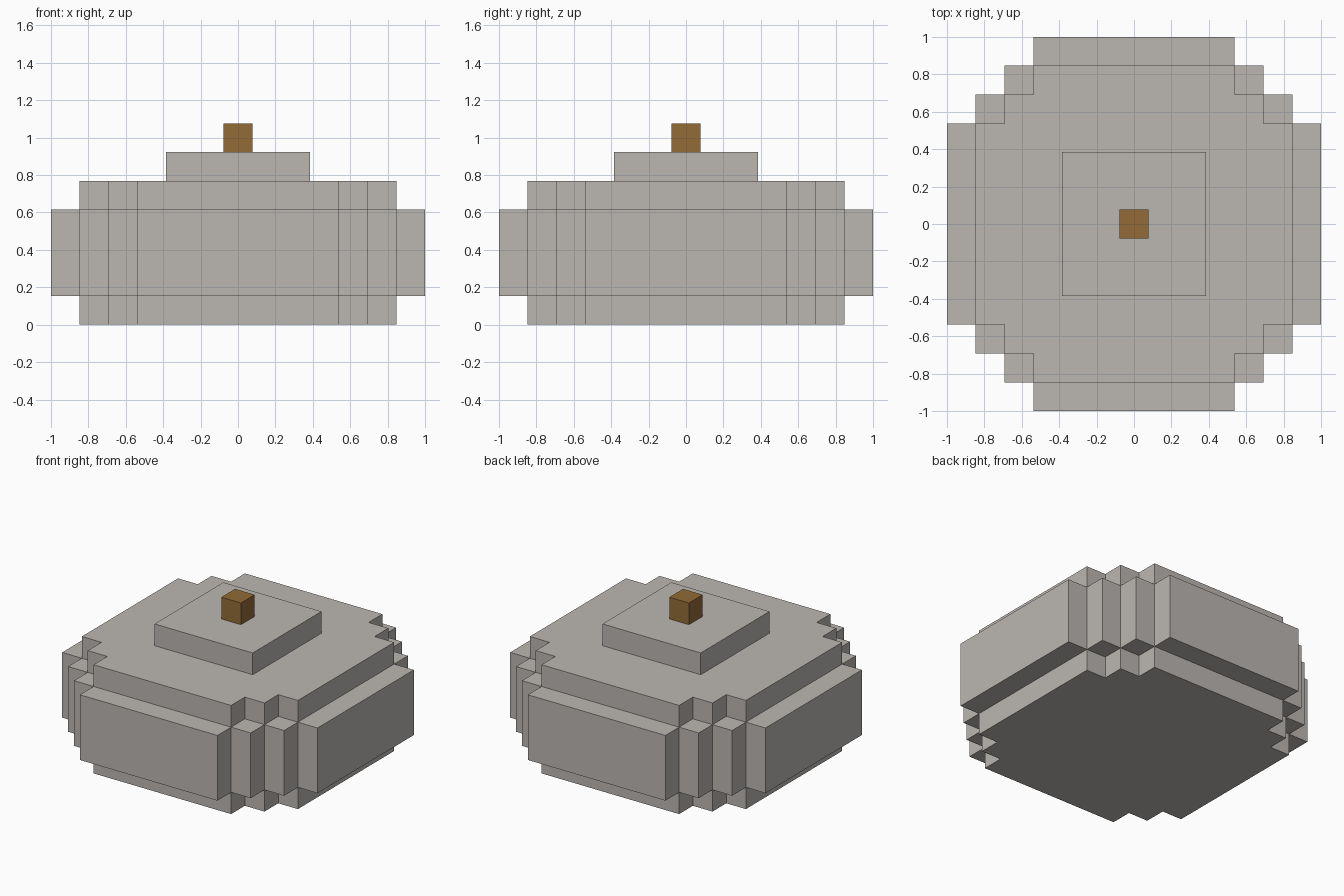
import bpy
import bmesh

cube = bpy.data.objects.get("Cube")
if cube:
    bpy.data.objects.remove(cube, do_unlink=True)

U = 1 / 13  # half a block


def material(name, rgb):
    mat = bpy.data.materials.new(name)
    mat.use_nodes = True
    mat.diffuse_color = (*rgb, 1)
    mat.node_tree.nodes["Principled BSDF"].inputs["Base Color"].default_value = (*rgb, 1)
    return mat


def stepped_outline(corner):
    """Rotate one quarter's stepped corner around the centre."""
    points, quarter = [], list(corner)
    for _ in range(4):
        points += quarter
        quarter = [(-y, x) for x, y in quarter]
    return points


def prism(name, corner, bottom, top, mat):
    """Extrude an outline between two heights, all in block units."""
    bm = bmesh.new()
    base = bm.faces.new([bm.verts.new((x * U, y * U, bottom * U))
                         for x, y in stepped_outline(corner)])
    result = bmesh.ops.extrude_face_region(bm, geom=[base], use_keep_orig=True)
    raised = [v for v in result["geom"] if isinstance(v, bmesh.types.BMVert)]
    bmesh.ops.translate(bm, verts=raised, vec=(0, 0, (top - bottom) * U))
    bmesh.ops.recalc_face_normals(bm, faces=bm.faces)
    mesh = bpy.data.meshes.new(name)
    bm.to_mesh(mesh)
    bm.free()
    mesh.materials.append(mat)
    obj = bpy.data.objects.new(name, mesh)
    bpy.context.collection.objects.link(obj)
    return obj


grey = material("pale_warm_grey", (0.50, 0.474, 0.445))
brown = material("stem_brown", (0.287, 0.145, 0.036))

# Rounded body: a tall core with a wider band around its middle
prism("body_core", [(11, 7), (9, 7), (9, 9), (7, 9), (7, 11)], 0, 10, grey)
prism("body_band", [(13, 7), (11, 7), (11, 9), (9, 9), (9, 11), (7, 11), (7, 13)],
      2, 8, grey)

# Square top step and stem
prism("top_step", [(5, 5)], 10, 12, grey)
prism("stem", [(1, 1)], 12, 14, brown)
